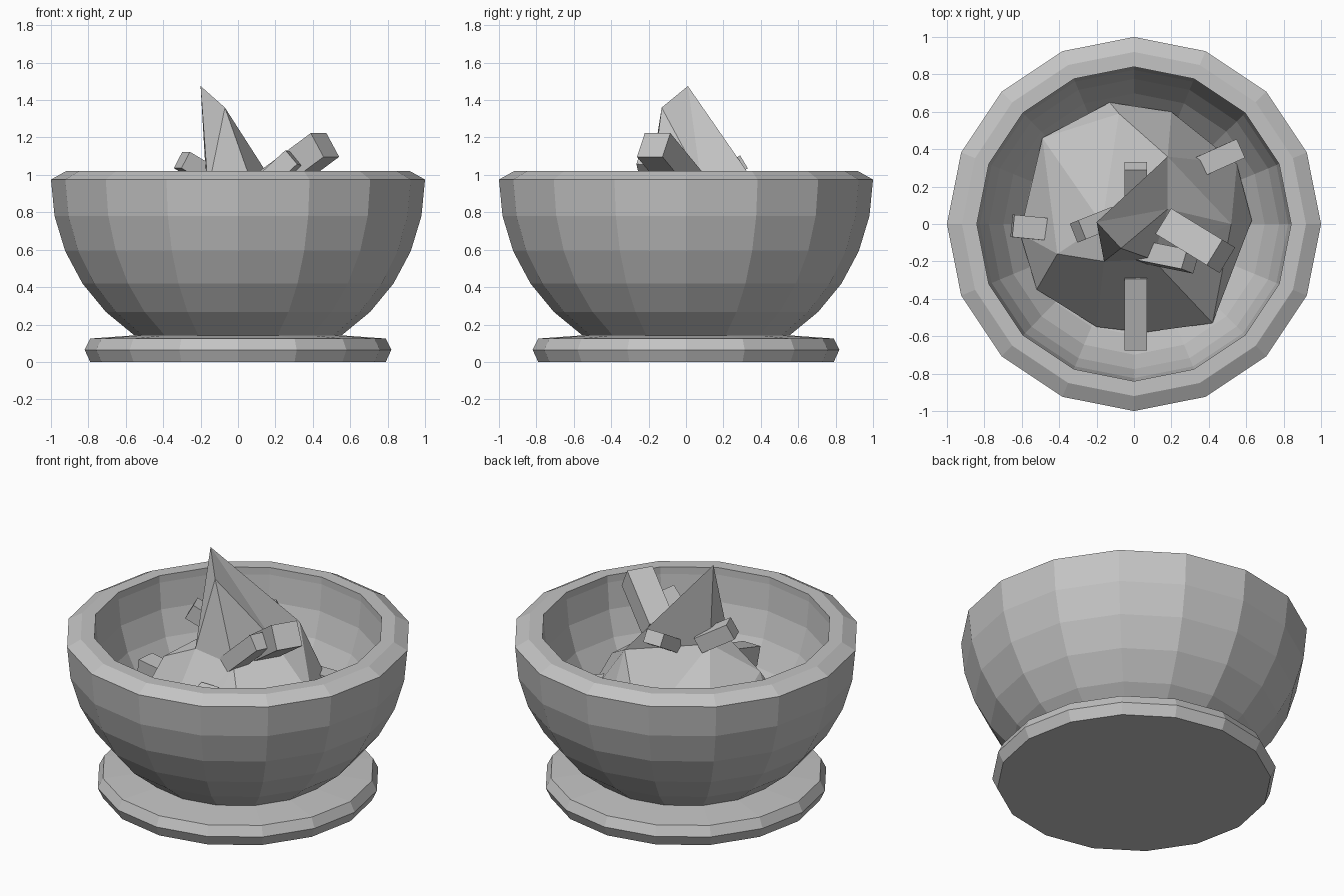
import bpy, bmesh
from math import sin, cos, pi, sqrt
from mathutils import Vector

old = bpy.data.objects.get("Cube")
if old:
    bpy.data.objects.remove(old)

SIDES = 16
CENTRE_Z = 0.975
INNER_R = 0.84

stone = bpy.data.materials.new("plain grey")
stone.use_nodes = True
grey = (0.55, 0.55, 0.55, 1)
stone.diffuse_color = grey
stone.node_tree.nodes["Principled BSDF"].inputs["Base Color"].default_value = grey


def finish(name, bm, fix_normals=True):
    if fix_normals:
        bmesh.ops.recalc_face_normals(bm, faces=bm.faces)
    mesh = bpy.data.meshes.new(name)
    bm.to_mesh(mesh)
    bm.free()
    mesh.materials.append(stone)
    obj = bpy.data.objects.new(name, mesh)
    bpy.context.collection.objects.link(obj)
    return obj


def lathe(name, profile):
    """Turn (radius, height) points round the z axis and cap both ends."""
    bm = bmesh.new()
    rings = []
    for r, z in profile:
        rings.append([bm.verts.new((r * cos(2 * pi * i / SIDES), r * sin(2 * pi * i / SIDES), z))
                      for i in range(SIDES)])
    for low, high in zip(rings, rings[1:]):
        for i in range(SIDES):
            j = (i + 1) % SIDES
            bm.faces.new((low[i], low[j], high[j], high[i]))
    bm.faces.new(rings[0])
    bm.faces.new(rings[-1])
    return finish(name, bm)


def stick(name, end, axis, side, length, width, thick):
    """Box running from the middle of its raised end back along the axis."""
    a = Vector(axis).normalized()
    s = Vector(side)
    s = (s - a * s.dot(a)).normalized()
    t = a.cross(s)
    bm = bmesh.new()
    bmesh.ops.create_cube(bm, size=1)
    for v in bm.verts:
        x, y, z = v.co
        v.co = Vector(end) + a * (x - 0.5) * length + s * y * width + t * z * thick
    return finish(name, bm)


# Foot dish
lathe("foot_dish", [(0.79, 0), (0.82, 0.065), (0.79, 0.125), (0.5, 0.146)])

# Bowl: outer sphere, bevelled rim, inner sphere
steps = [i * pi / SIDES for i in range(8)]
outer = [(cos(a), CENTRE_Z - sin(a)) for a in reversed(steps[:6])]
inner = [(INNER_R * cos(a), CENTRE_Z - INNER_R * sin(a)) for a in steps]
lathe("bowl", [(0.5, 0.12)] + outer + [(0.92, 1.02), (INNER_R, 1.02)] + inner)

# Rubble heap with a leaning spike
points = {
    "P": (-0.2, 0.01, 1.475), "S": (-0.07, -0.13, 1.36), "q": (-0.17, 0.0, 0.96),
    "a": (-0.41, -0.16, 0.79), "b": (-0.16, -0.2, 0.92), "c": (0.18, 0.36, 0.97),
    "d": (0.18, 0.08, 0.97), "e": (0.52, 0.0, 0.72), "f": (0.1, -0.19, 0.88),
    "g": (-0.08, 0.59, 0.6),
}
# Edge of the heap, resting on the inside of the bowl
edge = {
    "A": (0.63, 0.02), "B": (0.55, 0.32), "C": (0.2, 0.6), "D": (-0.13, 0.65),
    "h": (-0.49, 0.46), "E": (-0.61, -0.05), "F": (-0.52, -0.35),
    "G": (-0.2, -0.55), "H": (0.05, -0.58), "I": (0.42, -0.53),
}
for key, (x, y) in edge.items():
    points[key] = (x, y, CENTRE_Z + 0.02 - sqrt(INNER_R ** 2 - x * x - y * y))
faces = ("PSd Pdc PbS Sbf Sfd dfe dec ceB cBC cCg gCD gDh Pcq Pqb qcg qgh qha qab "
         "ahE aEF aFG aGb bGf fGH fHI fIe eIA eAB")
bm = bmesh.new()
verts = {key: bm.verts.new(co) for key, co in points.items()}
for face in faces.split():
    bm.faces.new([verts[key] for key in face])
bm.faces.new([verts[key] for key in reversed("ABCDhEFGHI")])
finish("rubble_heap", bm)

# Loose blocks sticking out of the heap
blocks = [
    ("large_block", (0.465, -0.173, 1.16), (0.27, -0.165, 0.2), (-0.165, -0.27, 0), 0.38, 0.16, 0.15),
    ("middle_block", (0.3, -0.2, 1.09), (0.25, -0.05, 0.23), (0.4, 1, 0), 0.36, 0.11, 0.1),
    ("front_block", (0.01, -0.66, 0.6), (0, -1, -0.3), (1, 0, 0), 0.4, 0.12, 0.12),
    ("right_block", (0.56, 0.4, 0.62), (1, 0.45, -0.25), (-0.4, 1, 0), 0.4, 0.11, 0.11),
    ("left_block", (-0.65, -0.01, 0.62), (-1, 0.1, 0.1), (0, 1, 0), 0.3, 0.12, 0.1),
    ("small_block", (-0.3, -0.04, 1.08), (-1, -0.4, 0.6), (-0.4, 1, 0), 0.22, 0.11, 0.1),
    ("rear_block", (0.01, 0.31, 1.07), (0, 1, 0.6), (1, 0, 0), 0.25, 0.12, 0.08),
]
for block in blocks:
    stick(*block)
